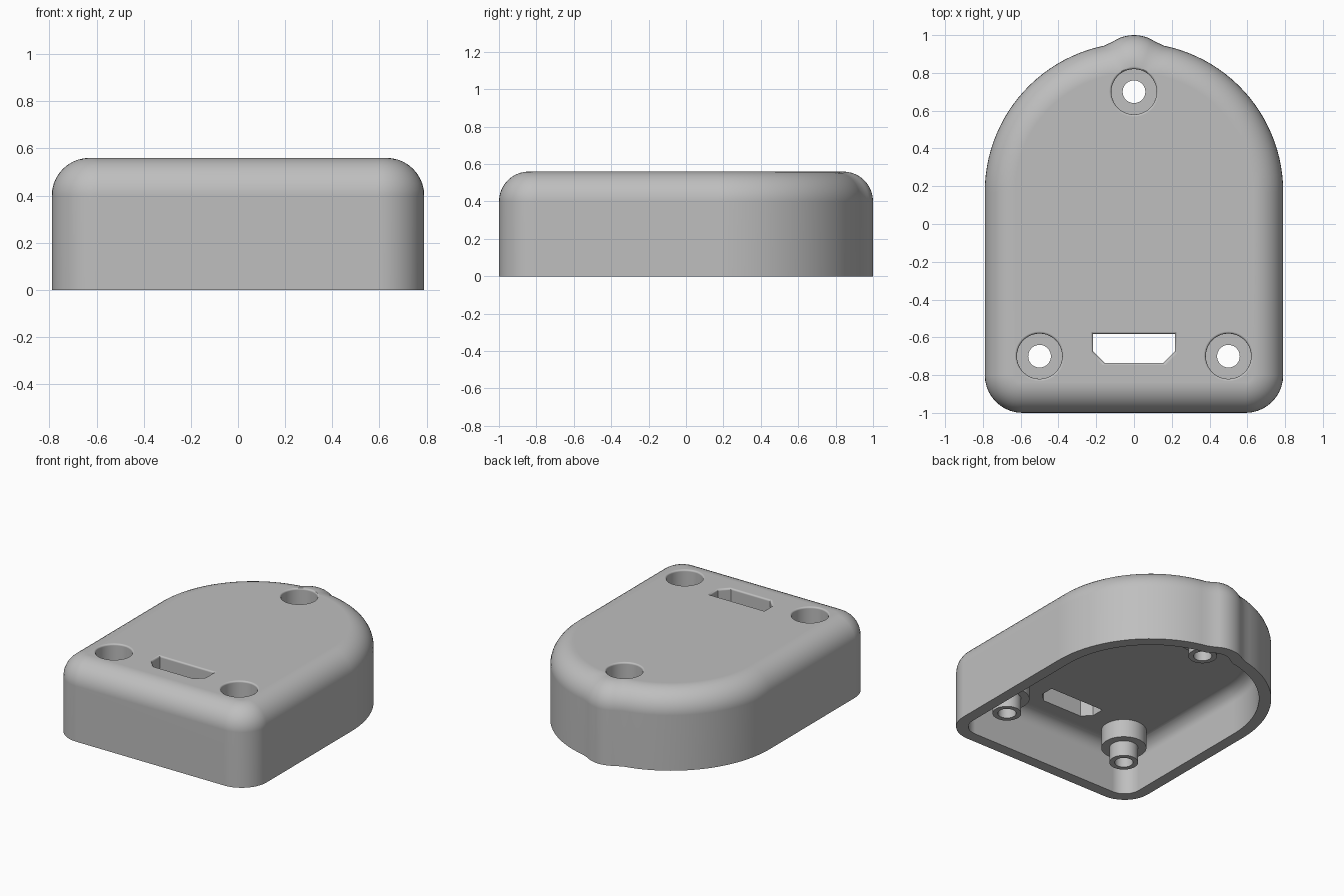
import bpy, bmesh
from math import sin, cos, pi, atan2, sqrt

default = bpy.data.objects.get("Cube")
if default:
    bpy.data.objects.remove(default, do_unlink=True)

grey = bpy.data.materials.new("plain grey")
grey.use_nodes = True
colour = (0.52, 0.52, 0.52, 1)
grey.diffuse_color = colour
grey.node_tree.nodes["Principled BSDF"].inputs["Base Color"].default_value = colour

HALF_W, ARCH_Y, FRONT_Y = 0.79, 0.17, -1.0
BUMP_R, BUMP_Y, CORNER_R = 0.2, 0.8, 0.2
HEIGHT, WALL, CEILING = 0.56, 0.08, 0.33
SCREWS = [(-0.5, -0.7), (0.5, -0.7), (0, 0.7)]


def make_object(name, bm):
    bmesh.ops.recalc_face_normals(bm, faces=bm.faces)
    mesh = bpy.data.meshes.new(name)
    bm.to_mesh(mesh)
    bm.free()
    mesh.materials.append(grey)
    obj = bpy.data.objects.new(name, mesh)
    bpy.context.collection.objects.link(obj)
    return obj


def loft(name, rings, closed=False):
    """Skin a stack of point rings; cap the ends or close it into a loop."""
    bm = bmesh.new()
    loops = [[bm.verts.new(p) for p in ring] for ring in rings]
    pairs = list(zip(loops, loops[1:]))
    for a, b in pairs:
        for i in range(len(a)):
            j = (i + 1) % len(a)
            bm.faces.new((a[i], a[j], b[j], b[i]))
    bm.faces.new(loops[0])
    bm.faces.new(loops[-1])
    return make_object(name, bm)


def arc(cx, cy, r, start, end, n):
    angles = [start + (end - start) * i / n for i in range(n + 1)]
    return [(cx + r * cos(a), cy + r * sin(a)) for a in angles]


def outline(d, z):
    """Arched plan with a small bump at the back, inset by d."""
    big, small, gap = HALF_W - d, BUMP_R - d, BUMP_Y - ARCH_Y
    h = (big ** 2 - small ** 2 + gap ** 2) / (2 * gap)
    x = sqrt(max(big ** 2 - h ** 2, 0))
    a = 1.2 * atan2(x, h)
    b = 0.82 * atan2(x, h - gap)
    cx, cy, r = HALF_W - CORNER_R, FRONT_Y + CORNER_R, CORNER_R - d
    pts = arc(cx, cy, r, -pi / 2, 0, 10)
    pts += arc(0, ARCH_Y, big, 0, pi / 2 - a, 24)
    pts += arc(0, BUMP_Y, small, pi / 2 - b, pi / 2 + b, 10)
    pts += arc(0, ARCH_Y, big, pi / 2 + a, pi, 24)
    pts += arc(-cx, cy, r, pi, 1.5 * pi, 10)
    return [(px, py, z) for px, py in pts]


def rounded_stack(bottom, top, inset, fillet):
    rings = [outline(inset, bottom)]
    for i in range(11):
        t = pi / 2 * i / 10
        rings.append(outline(inset + fillet * (1 - cos(t)),
                             top - fillet * (1 - sin(t))))
    return rings


def revolve(name, profile, x, y, n=40):
    return loft(name, [[(x + r * cos(2 * pi * i / n), y + r * sin(2 * pi * i / n), z)
                        for i in range(n)] for r, z in profile])


def combine(target, tool, operation):
    mod = target.modifiers.new(tool.name, "BOOLEAN")
    mod.operation, mod.solver, mod.object = operation, "EXACT", tool
    bpy.context.view_layer.objects.active = target
    bpy.ops.object.modifier_apply(modifier=mod.name)
    bpy.data.objects.remove(tool, do_unlink=True)


# Hollow cover with rounded top edge
cover = loft("cover", rounded_stack(0, HEIGHT, 0, 0.16))
cavity = loft("cavity_cutter", rounded_stack(-0.1, CEILING, WALL, 0.09))
combine(cover, cavity, "DIFFERENCE")

# Stepped screw bosses, then their counterbored holes with softened rims
SOFT = 0.012
rim = [(0.12 + SOFT * (1 - cos(t)), HEIGHT - SOFT * (1 - sin(t)))
       for t in (0, pi / 8, pi / 4, pi * 3 / 8, pi / 2)]
for x, y in SCREWS:
    boss = revolve("boss", [(0.094, 0.09), (0.094, 0.2), (0.148, 0.2), (0.148, 0.42)], x, y)
    combine(cover, boss, "UNION")
for x, y in SCREWS:
    bore = [(0.06, 0), (0.06, 0.28), (0.12, 0.28)] + rim + [(0.12 + SOFT, 0.65)]
    combine(cover, revolve("screw_cutter", bore, x, y), "DIFFERENCE")


# Connector slot with chamfered front corners and a softened rim
def slot(grow, z):
    w, back, front, c = 0.217 + grow, -0.582 + grow, -0.735 - grow, 0.06
    return [(-w, back, z), (-w, front + c, z), (-w + c, front, z),
            (w - c, front, z), (w, front + c, z), (w, back, z)]


slot_rings = [slot(0, 0.1)] + [slot(r - 0.12, z) for r, z in rim] + [slot(SOFT, 0.65)]
combine(cover, loft("slot_cutter", slot_rings), "DIFFERENCE")

# Smooth shading with crisp edges and flat caps
bpy.ops.object.select_all(action="DESELECT")
cover.select_set(True)
bpy.context.view_layer.objects.active = cover
bpy.ops.object.shade_smooth_by_angle(angle=0.6)
weighted = cover.modifiers.new("flat_caps", "WEIGHTED_NORMAL")
weighted.keep_sharp = True
